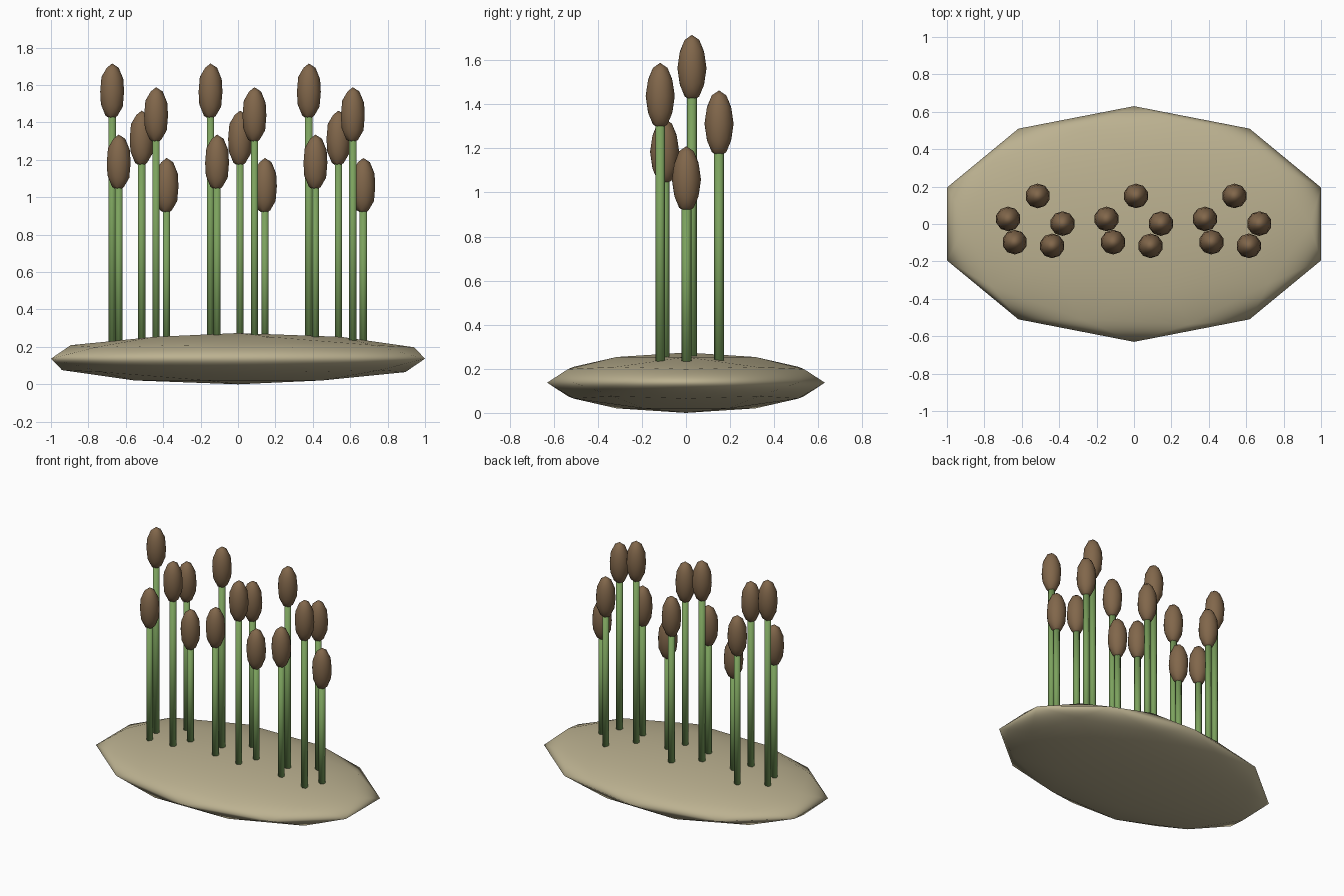
import bpy

cube = bpy.data.objects.get("Cube")
if cube:
    bpy.data.objects.remove(cube, do_unlink=True)


def make_material(name, rgb):
    mat = bpy.data.materials.new(name)
    mat.use_nodes = True
    color = (*rgb, 1)
    mat.diffuse_color = color
    mat.node_tree.nodes["Principled BSDF"].inputs["Base Color"].default_value = color
    return mat


sand = make_material("sand", (0.50, 0.44, 0.28))
green = make_material("stalk green", (0.20, 0.36, 0.11))
brown = make_material("seed brown", (0.22, 0.135, 0.07))


def finish(name, mat, scale=(1, 1, 1)):
    """Name, scale, colour and smooth the active object."""
    obj = bpy.context.object
    obj.name = name
    obj.scale = scale
    obj.data.materials.append(mat)
    bpy.ops.object.shade_smooth()
    return obj


def ellipsoid(name, location, scale, mat):
    bpy.ops.mesh.primitive_ico_sphere_add(subdivisions=2, radius=1, location=location)
    return finish(name, mat, scale)


def stalk(name, x, y, bottom, top):
    bpy.ops.mesh.primitive_cylinder_add(
        vertices=6, radius=0.0225, depth=top - bottom,
        location=(x, y, (top + bottom) / 2))
    return finish(name, green)


# Flattened ground mound
BASE_HALF = 0.137
ellipsoid("mound", (0, 0, BASE_HALF), (1.0515, 0.63, BASE_HALF), sand)

# One clump of reeds: x, y, top height
REEDS = [
    (-0.147, 0.027, 1.715),
    (0.011, 0.150, 1.463),
    (0.088, -0.117, 1.588),
    (-0.112, -0.097, 1.335),
    (0.144, 0.002, 1.21),
]
HEAD_HALF = 0.151
SPACING = 0.526

# Three identical clumps in a row
for clump, side in enumerate(("right", "middle", "left")):
    offset = (clump - 1) * SPACING
    for i, (x, y, top) in enumerate(REEDS, 1):
        center = top - HEAD_HALF
        stalk(f"{side}_stalk_{i}", x + offset, y, 0.2, center - 0.12)
        ellipsoid(f"{side}_seed_head_{i}", (x + offset, y, center),
                  (0.067, 0.066, HEAD_HALF), brown)
